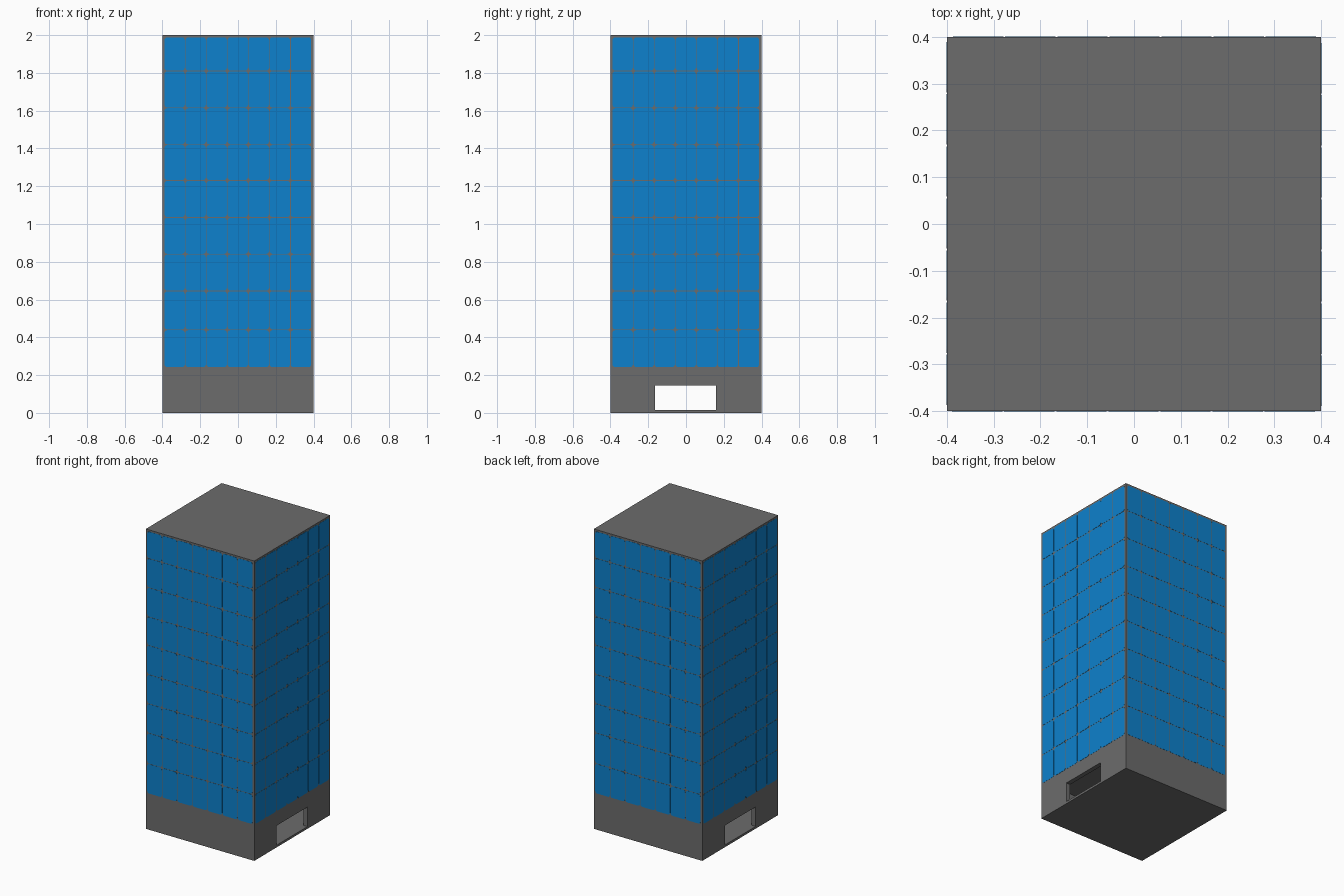
import bpy, bmesh, math
from mathutils import Matrix, Vector

if "Cube" in bpy.data.objects:
    bpy.data.objects.remove(bpy.data.objects["Cube"])

def material(name, rgb):
    m = bpy.data.materials.new(name)
    m.diffuse_color = (*rgb, 1)
    m.use_nodes = True
    m.node_tree.nodes["Principled BSDF"].inputs["Base Color"].default_value = m.diffuse_color
    return m

GREY = material("concrete grey", (0.15, 0.15, 0.15))
BLUE = material("glass blue", (0.004, 0.22, 0.61))

def finish(name, bm, mat):
    bmesh.ops.recalc_face_normals(bm, faces=bm.faces)
    me = bpy.data.meshes.new(name)
    bm.to_mesh(me)
    bm.free()
    me.materials.append(mat)
    ob = bpy.data.objects.new(name, me)
    bpy.context.collection.objects.link(ob)
    return ob

def add_box(bm, lo, hi):
    lo, hi = Vector(lo), Vector(hi)
    mat = Matrix.Translation((lo + hi) / 2) @ Matrix.Diagonal((*(hi - lo), 1))
    bmesh.ops.create_cube(bm, size=1, matrix=mat)

def box(name, lo, hi, mat=GREY):
    bm = bmesh.new()
    add_box(bm, lo, hi)
    return finish(name, bm, mat)

W, BASE, WALL = 0.4, 0.24, 0.03

# Tower: solid core above a hollow lobby with a doorway at each end
tower = box("tower", (-W, -W, 0), (W, W, 2))
lobby = box("lobby_cutter", (-W + WALL, -W + WALL, 0.015), (W - WALL, W - WALL, 0.235))
doorway = box("doorway_cutter", (-0.5, -0.163, 0.015), (0.5, 0.16, 0.145))
for cutter in (lobby, doorway):
    mod = tower.modifiers.new(cutter.name, 'BOOLEAN')
    mod.operation, mod.solver, mod.object = 'DIFFERENCE', 'EXACT', cutter
    cutter.hide_render = True
    cutter.hide_set(True)

# Window panes: thin plates with rounded corners, in a 7 x 9 grid on each side
ROWS = [0.24, 0.44, 0.645, 0.84, 1.035, 1.23, 1.42, 1.615, 1.81, 1.99]
COLS = [-0.391 + 0.1114 * i for i in range(8)]
GAP, RADIUS, THICK = 0.004, 0.014, 0.0015

def add_pane(bm, x0, x1, z0, z1):
    """Rounded rectangle on the front side, extruded outward."""
    ring = []
    corners = ((x1 - RADIUS, z1 - RADIUS), (x0 + RADIUS, z1 - RADIUS),
               (x0 + RADIUS, z0 + RADIUS), (x1 - RADIUS, z0 + RADIUS))
    for k, (cx, cz) in enumerate(corners):
        for s in range(4):
            a = math.pi / 2 * (k + s / 3)
            ring.append(bm.verts.new((cx + RADIUS * math.cos(a), -W + 0.0005,
                                      cz + RADIUS * math.sin(a))))
    face = bm.faces.new(ring)
    new = bmesh.ops.extrude_face_region(bm, geom=[face])["geom"]
    moved = [v for v in new if isinstance(v, bmesh.types.BMVert)]
    bmesh.ops.translate(bm, verts=moved, vec=(0, -THICK, 0))

for turn, side in enumerate(("front", "right", "back", "left")):
    bm = bmesh.new()
    for x0, x1 in zip(COLS, COLS[1:]):
        for z0, z1 in zip(ROWS, ROWS[1:]):
            add_pane(bm, x0 + GAP / 2, x1 - GAP / 2, z0 + GAP / 2, z1 - GAP / 2)
    bm.transform(Matrix.Rotation(turn * math.pi / 2, 4, 'Z'))
    finish(side + "_windows", bm, BLUE)
